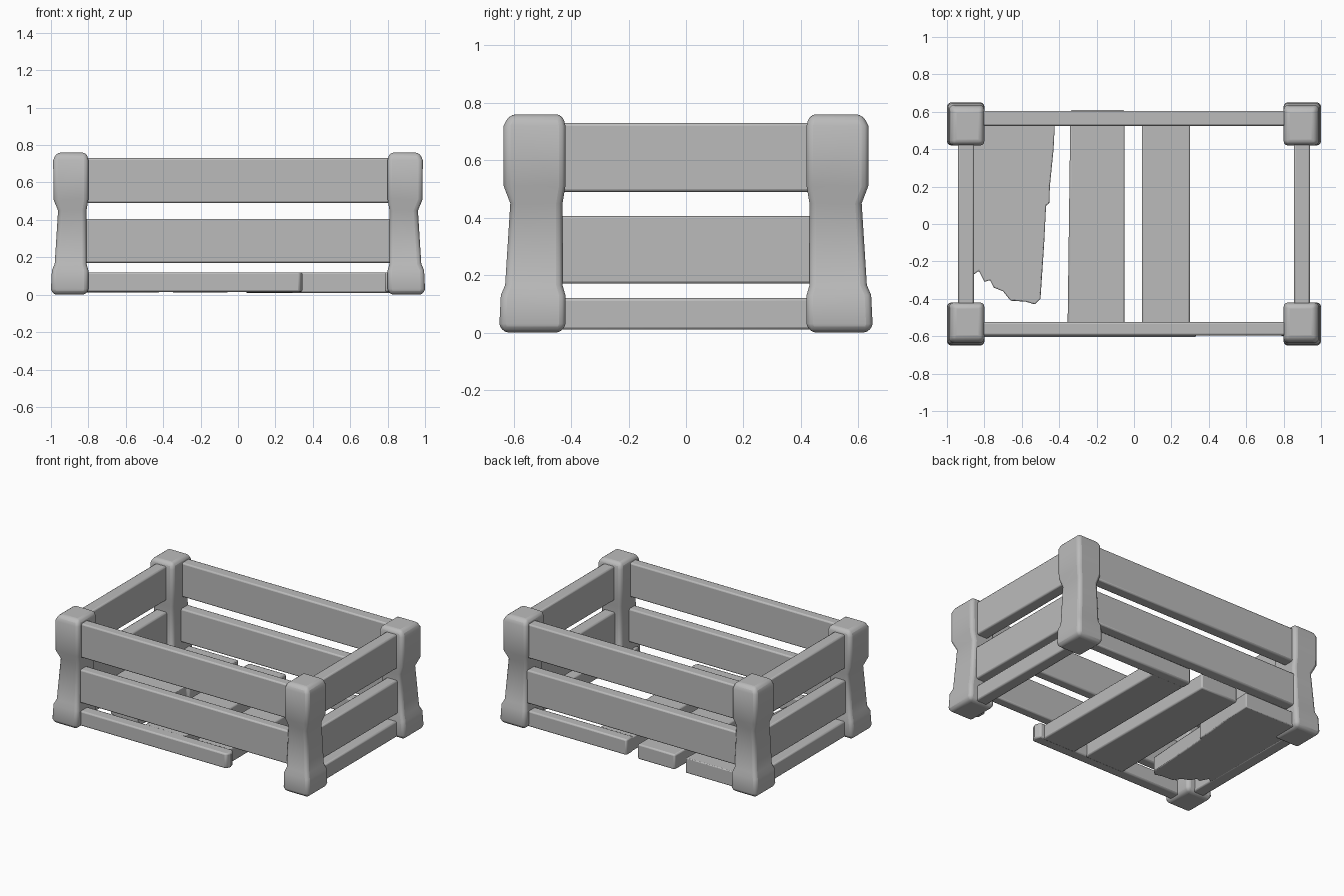
import bpy, bmesh, math

if "Cube" in bpy.data.objects:
    bpy.data.objects.remove(bpy.data.objects["Cube"], do_unlink=True)

grey = bpy.data.materials.new("plain_grey")
grey.use_nodes = True
colour = (0.5, 0.5, 0.5, 1)
grey.diffuse_color = colour
grey.node_tree.nodes["Principled BSDF"].inputs["Base Color"].default_value = colour


def finish(name, bm, bevel, segments):
    """Turn a bmesh into a softly bevelled, smooth shaded object."""
    bmesh.ops.recalc_face_normals(bm, faces=bm.faces)
    mesh = bpy.data.meshes.new(name)
    bm.to_mesh(mesh)
    bm.free()
    mesh.materials.append(grey)
    obj = bpy.data.objects.new(name, mesh)
    bpy.context.collection.objects.link(obj)
    mod = obj.modifiers.new("soft_edges", "BEVEL")
    mod.width = bevel
    mod.segments = segments
    mod.limit_method = "ANGLE"
    mod.angle_limit = math.radians(42)
    bpy.ops.object.select_all(action="DESELECT")
    obj.select_set(True)
    bpy.context.view_layer.objects.active = obj
    bpy.ops.object.shade_smooth_by_angle(angle=math.radians(35))
    return obj


def plank(name, outline, z0, z1, bevel=0.01):
    """Extrude a flat outline between two heights."""
    bm = bmesh.new()
    face = bm.faces.new([bm.verts.new((x, y, z0)) for x, y in outline])
    new = bmesh.ops.extrude_face_region(bm, geom=[face])["geom"]
    top = [v for v in new if isinstance(v, bmesh.types.BMVert)]
    bmesh.ops.translate(bm, verts=top, vec=(0, 0, z1 - z0))
    return finish(name, bm, bevel, 2)


def box(name, x0, x1, y0, y1, z0, z1):
    return plank(name, [(x0, y0), (x1, y0), (x1, y1), (x0, y1)], z0, z1)


def post(name, sx, sy):
    """Loft a waisted corner post: height, outer x, outer y, inner x, inner y."""
    sections = [
        (0.0, 0.99, 0.64, 0.81, 0.43),
        (0.03, 1.0, 0.65, 0.8, 0.42),
        (0.13, 0.995, 0.645, 0.8, 0.42),
        (0.165, 0.98, 0.63, 0.81, 0.43),
        (0.45, 0.962, 0.612, 0.81, 0.43),
        (0.51, 0.987, 0.635, 0.8, 0.42),
        (0.72, 0.988, 0.635, 0.8, 0.42),
        (0.76, 0.97, 0.615, 0.81, 0.43),
    ]
    bm = bmesh.new()
    rings = []
    for z, ox, oy, ix, iy in sections:
        corners = [(ox, oy), (ix, oy), (ix, iy), (ox, iy)]
        rings.append([bm.verts.new((sx * x, sy * y, z)) for x, y in corners])
    for low, high in zip(rings, rings[1:]):
        for i in range(4):
            j = (i + 1) % 4
            bm.faces.new((low[i], low[j], high[j], high[i]))
    bm.faces.new(rings[0])
    bm.faces.new(rings[-1])
    finish(name, bm, 0.022, 3)


# Corner posts
for sx, side in ((1, "left"), (-1, "right")):
    for sy, end in ((-1, "front"), (1, "back")):
        post(f"{end}_{side}_post", sx, sy)

# Wall slats on all four sides
for label, z0, z1 in (("lower", 0.17, 0.405), ("upper", 0.49, 0.73)):
    box(f"front_{label}_slat", -0.83, 0.83, -0.595, -0.525, z0, z1)
    box(f"back_{label}_slat", -0.83, 0.83, 0.525, 0.605, z0, z1)
    for s, side in ((1, "left"), (-1, "right")):
        xs = sorted((s * 0.855, s * 0.94))
        box(f"{side}_{label}_slat", *xs, -0.45, 0.45, z0, z1)

# Bottom rails, the front one snapped short
for s, side in ((1, "left"), (-1, "right")):
    xs = sorted((s * 0.855, s * 0.94))
    box(f"{side}_bottom_rail", *xs, -0.45, 0.45, 0.01, 0.12)
plank("front_bottom_rail", [(-0.83, -0.605), (0.33, -0.605), (0.345, -0.57),
                            (0.33, -0.525), (-0.83, -0.525)], 0.015, 0.12)
box("front_rail_stump", 0.785, 0.83, -0.6, -0.53, 0.015, 0.12)
box("back_bottom_rail", 0.04, 0.83, 0.53, 0.605, 0.01, 0.12)

# Floor boards, the outermost with a splintered end
box("middle_floor_board", 0.042, 0.3, -0.54, 0.605, 0.012, 0.115)
plank("inner_floor_board", [(-0.355, -0.54), (-0.05, -0.54),
                            (-0.05, 0.61), (-0.34, 0.61)], 0.012, 0.118)
plank("broken_floor_board", [
    (-0.87, 0.605), (-0.42, 0.605), (-0.43, 0.4), (-0.45, 0.2), (-0.452, 0.11),
    (-0.47, 0.1), (-0.48, -0.1), (-0.5, -0.4), (-0.53, -0.43), (-0.58, -0.415),
    (-0.66, -0.41), (-0.7, -0.36), (-0.75, -0.34), (-0.77, -0.3),
    (-0.8, -0.31), (-0.83, -0.25), (-0.87, -0.28)], 0.012, 0.118, 0.006)
